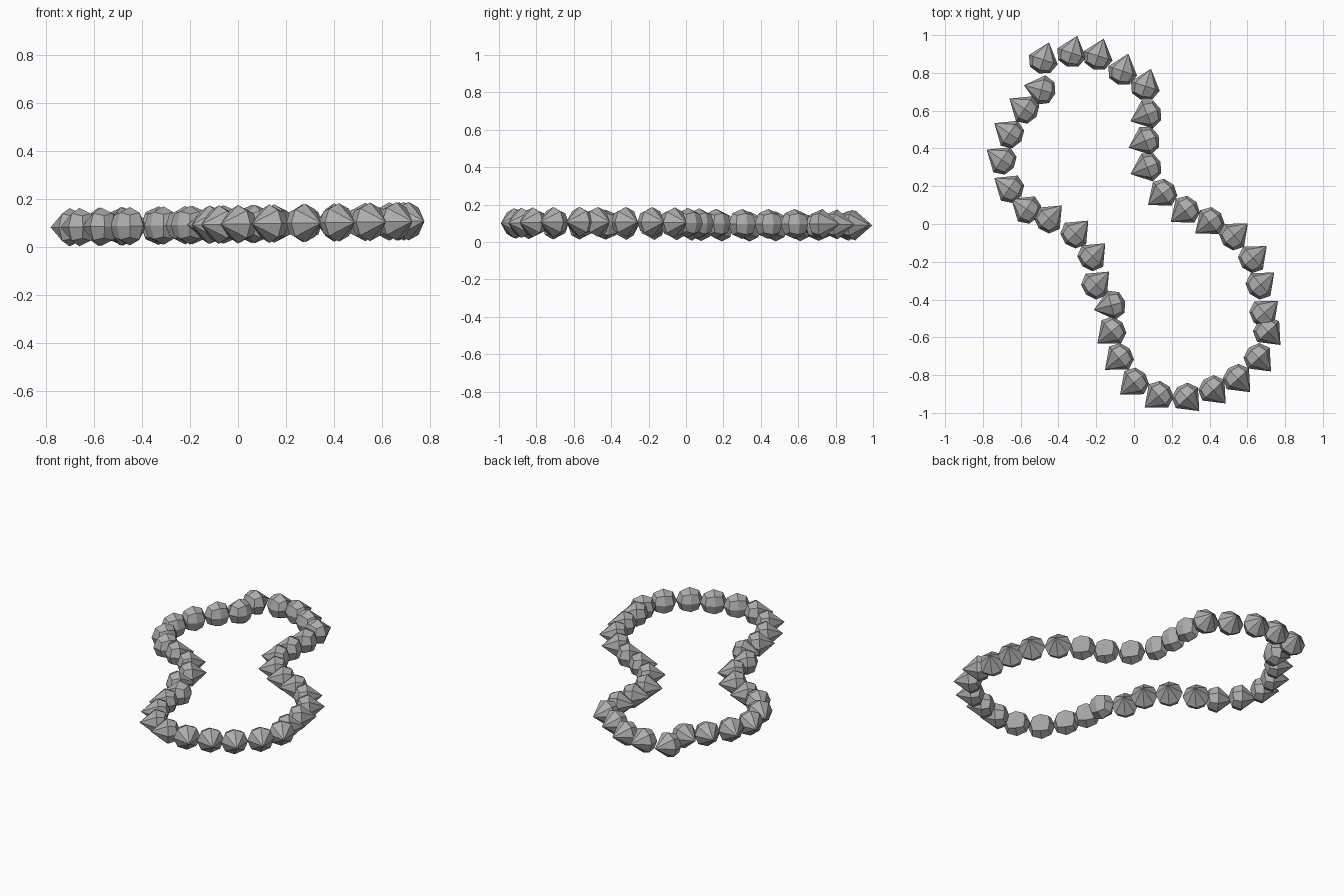
import bpy
import bmesh
from math import sin, cos, pi, radians
from mathutils import Vector

cube = bpy.data.objects.get("Cube")
if cube:
    bpy.data.objects.remove(cube, do_unlink=True)

RADIUS = 0.08
TIP = 0.096

stone = bpy.data.materials.new("stone_grey")
stone.use_nodes = True
colour = (0.42, 0.42, 0.42, 1)
stone.diffuse_color = colour
shader = next(n for n in stone.node_tree.nodes if n.type == "BSDF_PRINCIPLED")
shader.inputs["Base Color"].default_value = colour
shader.inputs["Roughness"].default_value = 0.8


def make_bead_mesh():
    """Faceted bead: eight-sided point along +x, blocky rounded back along -x."""
    bm = bmesh.new()
    girdle, back_ring = [], []
    for i in range(8):
        a = i * pi / 4
        y, z = cos(a), sin(a)
        girdle.append(bm.verts.new(Vector((0, y, z)) * RADIUS))
        # back ring alternates between edge middles and block corners
        if i % 2 == 0:
            direction = Vector((-1, y, z))
        else:
            direction = Vector((-1, round(y), round(z)))
        back_ring.append(bm.verts.new(direction.normalized() * RADIUS))
    tip = bm.verts.new((TIP, 0, 0))
    back = bm.verts.new((-RADIUS * 0.95, 0, 0))
    for i in range(8):
        j = (i + 1) % 8
        bm.faces.new((tip, girdle[i], girdle[j]))
        bm.faces.new((girdle[i], back_ring[i], back_ring[j], girdle[j]))
    for i in range(0, 8, 2):
        bm.faces.new((back, back_ring[(i + 2) % 8], back_ring[i + 1], back_ring[i]))
    bmesh.ops.recalc_face_normals(bm, faces=bm.faces)
    mesh = bpy.data.meshes.new("bead")
    bm.to_mesh(mesh)
    bm.free()
    mesh.materials.append(stone)
    return mesh


# Runs of beads round the loop: heading of the points, then bead centres
RUNS = [
    (72, [(-.48, .87), (-.33, .905), (-.19, .89), (-.06, .81), (.06, .73)]),
    (202, [(.07, .58), (.06, .44), (.07, .3)]),
    (218, [(.15, .16), (.27, .07), (.4, .01)]),
    (41, [(.53, -.06), (.63, -.18), (.67, -.32), (.69, -.47)]),
    (-47, [(.71, -.57), (.66, -.71), (.55, -.82), (.42, -.88), (.28, -.92)]),
    (220, [(.13, -.91), (0, -.84), (-.08, -.71), (-.12, -.57)]),
    (195, [(-.12, -.43)]),
    (45, [(-.2, -.32), (-.22, -.17), (-.31, -.05), (-.45, .03)]),
    (146, [(-.57, .08), (-.66, .19), (-.7, .34), (-.66, .48), (-.58, .61)]),
    (165, [(-.49, .71)]),
]

bead_mesh = make_bead_mesh()
count = 0
for heading, centres in RUNS:
    for x, y in centres:
        count += 1
        bead = bpy.data.objects.new(f"bead_{count:02d}", bead_mesh)
        bead.location = (x, y, 0.095 + 0.018 * x)
        bead.rotation_euler.z = radians(heading)
        bpy.context.collection.objects.link(bead)
